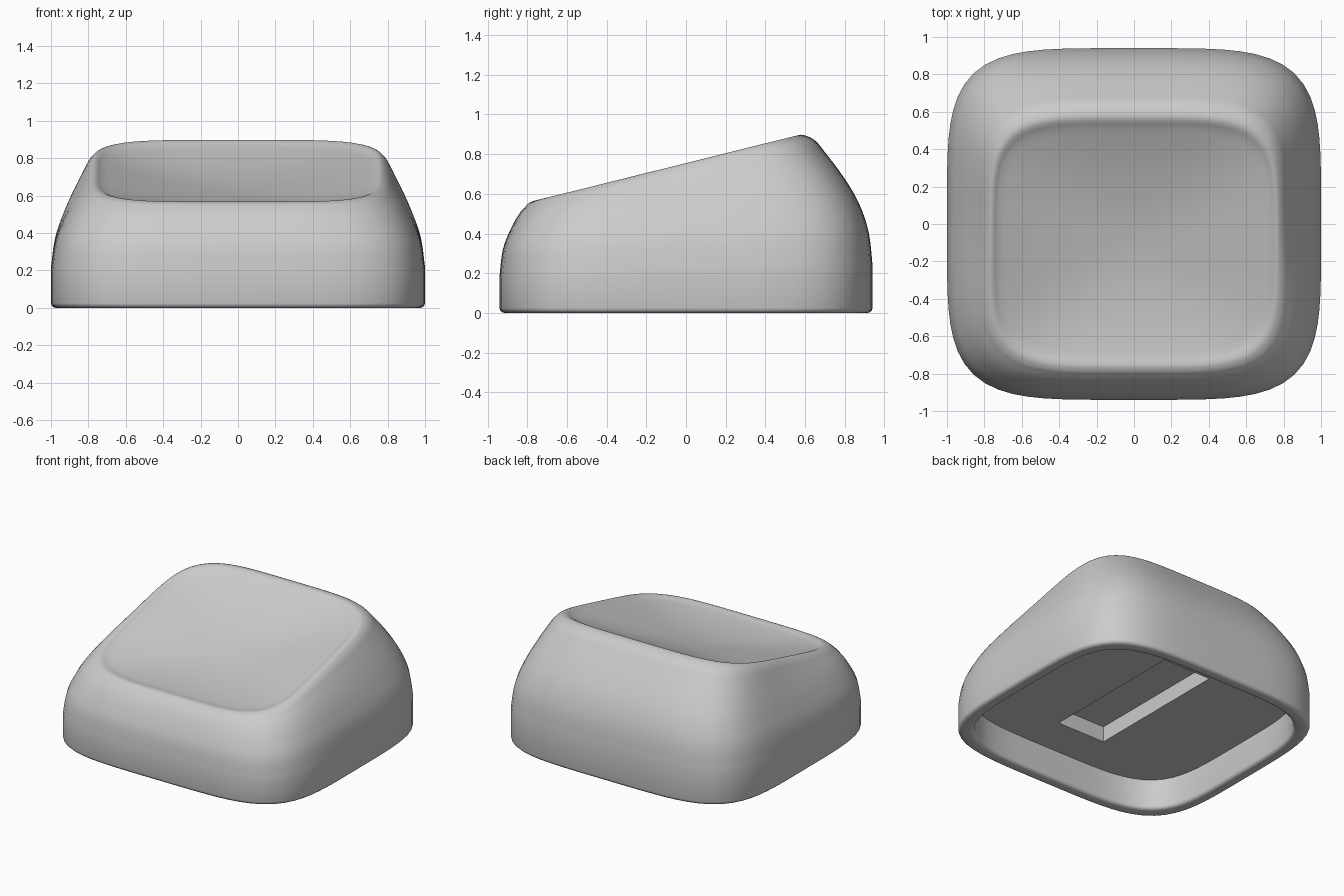
import bpy, bmesh, math

if "Cube" in bpy.data.objects:
    bpy.data.objects.remove(bpy.data.objects["Cube"], do_unlink=True)

SIDES = 96


def ring(bm, hx, front, back, z_front, z_back, power=4.5):
    """Rounded-square loop, tilted between its front and back heights."""
    verts = []
    for i in range(SIDES):
        a = 2 * math.pi * i / SIDES
        c, s = math.cos(a), math.sin(a)
        if power:
            k = (abs(c) ** power + abs(s) ** power) ** (-1 / power)
        else:
            k = 1 / max(abs(c), abs(s))
        t = (s * k + 1) / 2
        verts.append(bm.verts.new((hx * k * c, front + (back - front) * t,
                                   z_front + (z_back - z_front) * t)))
    return verts


def smooth_path(points, steps):
    """Catmull-Rom interpolation through a list of tuples."""
    path = []
    for i in range(len(points) - 1):
        p0, p1, p2 = points[max(i - 1, 0)], points[i], points[i + 1]
        p3 = points[min(i + 2, len(points) - 1)]
        for j in range(steps):
            t = j / steps
            path.append([b + t / 2 * (c - a + t * (2 * a - 5 * b + 4 * c - d
                         + t * (3 * (b - c) + d - a)))
                         for a, b, c, d in zip(p0, p1, p2, p3)])
    return path + [points[-1]]


bm = bmesh.new()
loops = []

# Underside: slot recess, ceiling and cavity wall
for z in (0.34, 0.225):
    loops.append(ring(bm, 0.195, -0.55, 0.55, z, z, None))
for inset, z in ((0.09, 0.225), (0.09, 0.025)):
    loops.append(ring(bm, 1 - inset, inset - 0.94, 0.94 - inset, z, z))

# Rounded bottom lip
for centre, start in ((0.065, 0), (0.025, 90)):
    for step in range(0, 91, 30):
        a = math.radians(start + step)
        inset = centre + 0.025 * math.cos(a)
        z = 0.025 - 0.025 * math.sin(a)
        if start + step > 0:
            loops.append(ring(bm, 1 - inset, inset - 0.94, 0.94 - inset, z, z))

# Outer wall up to the rim: half width, front y, back y, front z, back z
wall = [
    (1.0, -0.94, 0.94, 0.18, 0.24),
    (0.978, -0.923, 0.92, 0.32, 0.41),
    (0.93, -0.88, 0.868, 0.43, 0.56),
    (0.88, -0.84, 0.79, 0.50, 0.69),
    (0.83, -0.805, 0.70, 0.54, 0.81),
    (0.80, -0.785, 0.645, 0.557, 0.873),
    (0.765, -0.755, 0.575, 0.567, 0.898),
    (0.73, -0.71, 0.52, 0.561, 0.868),
]
for row in smooth_path(wall, 4):
    loops.append(ring(bm, *row))

# Dished top
hx, front, back, z_front, z_back = wall[-1]
mid, half = (front + back) / 2, (back - front) / 2
z_mid, rise = (z_front + z_back) / 2, (z_back - z_front) / 2
for i in range(1, 20):
    r = 1 - i / 20
    z = z_mid - 0.09 * (1 - r * r)
    loops.append(ring(bm, hx * r, mid - half * r, mid + half * r,
                      z - rise * r, z + rise * r, 2.5 + 2 * r))

# Skin all loops and close both ends
for low, high in zip(loops, loops[1:]):
    for i in range(SIDES):
        j = (i + 1) % SIDES
        bm.faces.new((low[i], low[j], high[j], high[i]))
bm.faces.new(loops[0])
bm.faces.new(loops[-1])
bmesh.ops.recalc_face_normals(bm, faces=bm.faces[:])

mesh = bpy.data.meshes.new("dished_cap")
bm.to_mesh(mesh)
bm.free()
cap = bpy.data.objects.new("dished_cap", mesh)
bpy.context.collection.objects.link(cap)

# Plain grey material
grey = bpy.data.materials.new("plain_grey")
grey.use_nodes = True
colour = (0.6, 0.6, 0.6, 1)
grey.diffuse_color = colour
grey.node_tree.nodes["Principled BSDF"].inputs["Base Color"].default_value = colour
mesh.materials.append(grey)

# Smooth surfaces with crisp underside edges
bpy.ops.object.select_all(action='DESELECT')
cap.select_set(True)
bpy.context.view_layer.objects.active = cap
bpy.ops.object.shade_smooth_by_angle(angle=math.radians(40))
